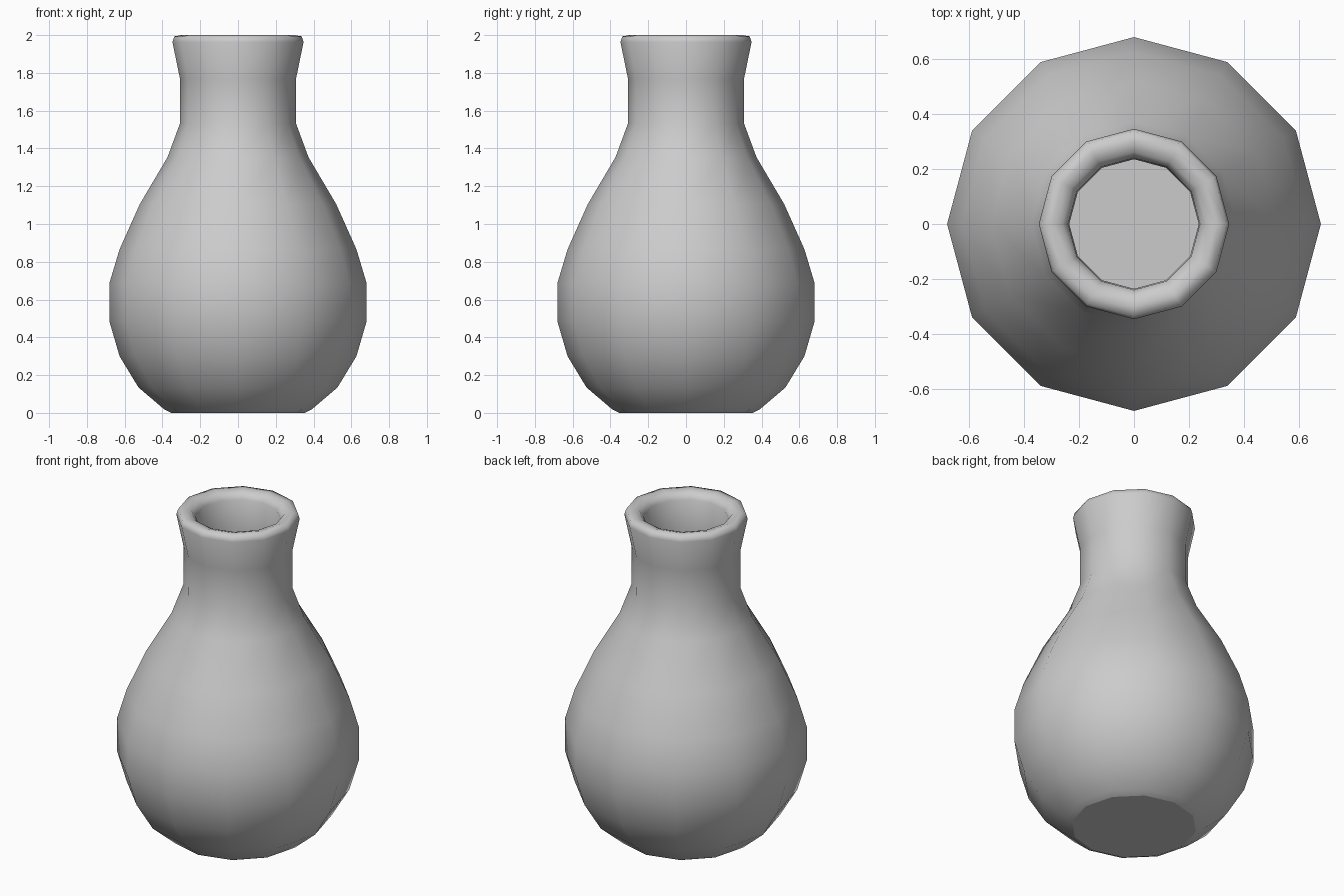
import bpy, bmesh, math

if "Cube" in bpy.data.objects:
    bpy.data.objects.remove(bpy.data.objects["Cube"])

SIDES = 12

# Vase profile (radius, height): outer wall, rounded rim, inner wall
outer = [(0.352, 0.0), (0.39, 0.018), (0.527, 0.135), (0.627, 0.30),
         (0.681, 0.485), (0.681, 0.686), (0.627, 0.866), (0.52, 1.105),
         (0.373, 1.354), (0.308, 1.53), (0.307, 1.768), (0.347, 1.963)]
rim = [(0.338, 1.993), (0.30, 2.0), (0.262, 1.988), (0.24, 1.955)]
inner = [(0.236, 1.77), (0.236, 1.52), (0.305, 1.32), (0.455, 1.075),
         (0.56, 0.845), (0.61, 0.675), (0.61, 0.50), (0.562, 0.335),
         (0.475, 0.19), (0.34, 0.085)]

bm = bmesh.new()
rings = []
for r, z in outer + rim + inner:
    rings.append([bm.verts.new((r * math.cos(2 * math.pi * i / SIDES),
                                r * math.sin(2 * math.pi * i / SIDES), z))
                  for i in range(SIDES)])

# Side walls
for a, b in zip(rings, rings[1:]):
    for i in range(SIDES):
        j = (i + 1) % SIDES
        bm.faces.new((a[i], a[j], b[j], b[i]))

# Flat base and inside floor
bm.faces.new(rings[0][::-1])
bm.faces.new(rings[-1])
bmesh.ops.recalc_face_normals(bm, faces=bm.faces)

mesh = bpy.data.meshes.new("vase")
bm.to_mesh(mesh)
bm.free()
vase = bpy.data.objects.new("vase", mesh)
bpy.context.collection.objects.link(vase)

# Smooth body, crisp bottom edge
for p in mesh.polygons:
    p.use_smooth = len(p.vertices) == 4
for e in mesh.edges:
    if all(mesh.vertices[v].co.z < 0.001 for v in e.vertices):
        e.use_edge_sharp = True
